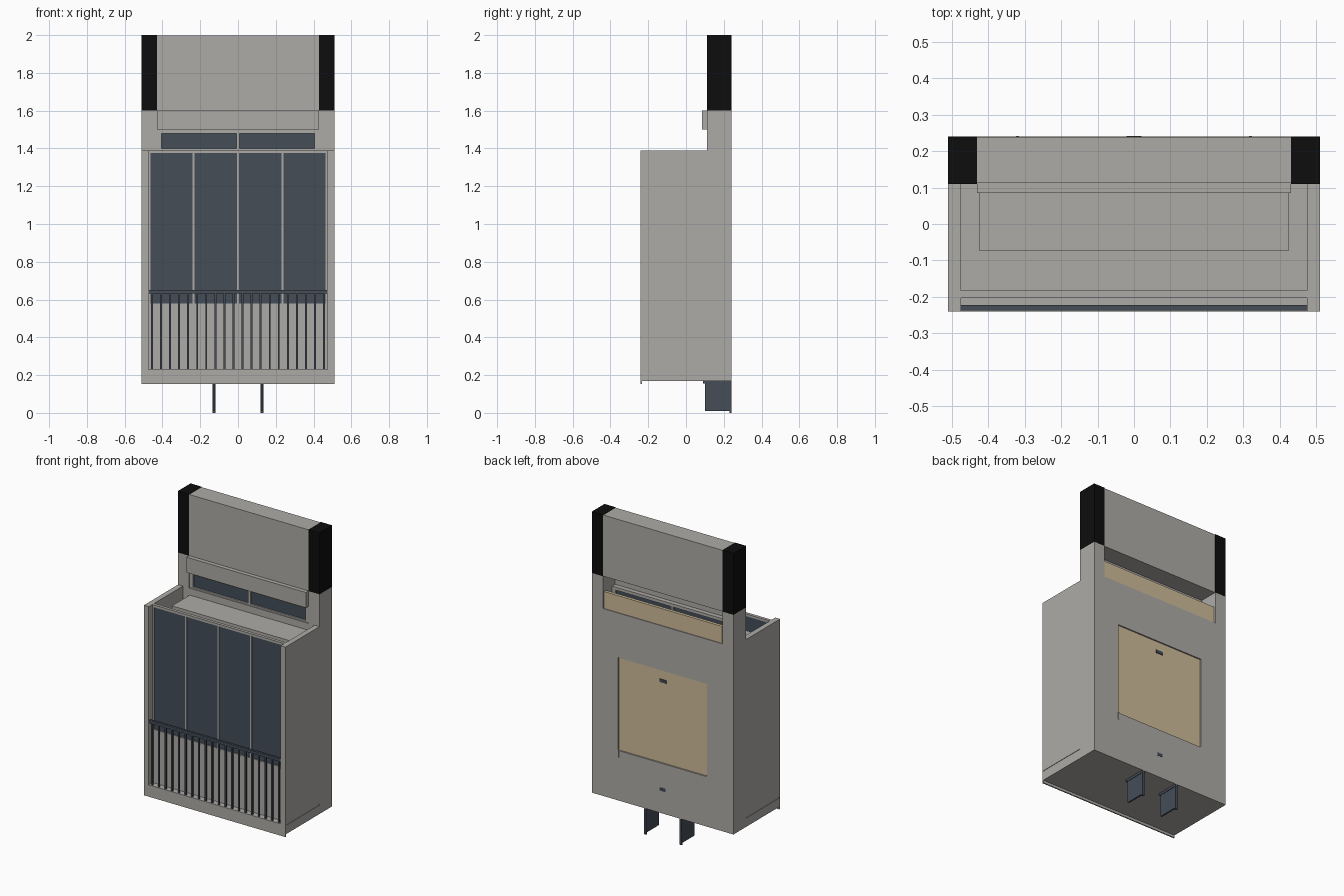
import bpy


def material(name, rgb):
    m = bpy.data.materials.new(name)
    m.diffuse_color = (*rgb, 1)
    return m


GREY = material("warm_grey", (0.42, 0.41, 0.385))
SLATE = material("dark_slate", (0.058, 0.075, 0.097))
BLACK = material("black", (0.004, 0.004, 0.004))
TAN = material("light_wood", (0.62, 0.50, 0.32))


def prism(name, profile, x0, x1, mat):
    """Extrude a (y, z) outline along x."""
    n = len(profile)
    verts = [(x, y, z) for x in (x0, x1) for y, z in profile]
    faces = [tuple(range(n))[::-1], tuple(range(n, 2 * n))]
    faces += [(i, (i + 1) % n, n + (i + 1) % n, n + i) for i in range(n)]
    mesh = bpy.data.meshes.new(name)
    mesh.from_pydata(verts, [], faces)
    mesh.materials.append(mat)
    ob = bpy.data.objects.new(name, mesh)
    bpy.context.collection.objects.link(ob)
    return ob


def box(name, x0, x1, y0, y1, z0, z1, mat=GREY):
    return prism(name, [(y0, z0), (y1, z0), (y1, z1), (y0, z1)], x0, x1, mat)


def cut(target, *bounds):
    """Subtract a box from the target."""
    cutter = box("cutter", *bounds)
    cutter.hide_render = True
    mod = target.modifiers.new("cut", "BOOLEAN")
    mod.operation = "DIFFERENCE"
    mod.solver = "EXACT"
    mod.object = cutter
    bpy.context.view_layer.objects.active = target
    bpy.ops.object.modifier_apply(modifier=mod.name)
    bpy.data.objects.remove(cutter)


# Main shell: stepped side outline, hollow front bay, rear openings
shell = prism("shell", [(-0.24, 0.17), (0.24, 0.17), (0.24, 1.6), (0.11, 1.6),
                        (0.11, 1.39), (-0.24, 1.39)], -0.51, 0.51, GREY)
cut(shell, -0.475, 0.475, -0.3, 0.11, 0.23, 1.7)
cut(shell, -0.43, 0.43, 0.05, 0.3, 1.39, 1.7)
cut(shell, -0.32, 0.32, 0.225, 0.3, 0.495, 1.10)
for s in (-1, 1):
    a, b = sorted((s * 0.507, s * 0.55))
    cut(shell, a, b, -0.23, 0.11, 0.227, 0.235)

# Upper wall with black corner blocks
box("upper_wall", -0.43, 0.43, 0.112, 0.238, 1.6, 1.998)
for s, side in ((-1, "left"), (1, "right")):
    a, b = sorted((s * 0.43, s * 0.51))
    box("corner_block_" + side, a, b, 0.11, 0.24, 1.6, 2.0, BLACK)

# Upper window: front fascia, framed glass, rear wooden board
box("fascia", -0.43, 0.43, 0.085, 0.115, 1.5, 1.6)
box("upper_glass", -0.405, 0.405, 0.125, 0.135, 1.4, 1.48, SLATE)
box("upper_frame_top", -0.43, 0.43, 0.115, 0.145, 1.48, 1.5)
box("upper_frame_bottom", -0.43, 0.43, 0.115, 0.145, 1.39, 1.4)
for x0, x1 in ((-0.43, -0.405), (-0.008, 0.008), (0.405, 0.43)):
    box("upper_mullion", x0, x1, 0.115, 0.145, 1.4, 1.48)
box("rear_board", -0.425, 0.425, 0.215, 0.235, 1.39, 1.5, TAN)

# Ledge inside the bay
box("ledge", -0.425, 0.425, -0.073, 0.11, 1.31, 1.345)

# Front glazing, with panel below
box("lower_panel", -0.475, 0.475, -0.2, -0.185, 0.23, 0.565)
box("glass", -0.47, 0.47, -0.197, -0.189, 0.58, 1.375, SLATE)
box("frame_bottom", -0.475, 0.475, -0.203, -0.183, 0.565, 0.58)
box("frame_top", -0.475, 0.475, -0.203, -0.183, 1.375, 1.39)
for x in (-0.469, -0.235, 0, 0.235, 0.469):
    box("mullion", x - 0.006, x + 0.006, -0.203, -0.183, 0.58, 1.375)

# Balcony railing
box("hand_rail", -0.475, 0.475, -0.237, -0.222, 0.632, 0.65, SLATE)
for i in range(20):
    x = -0.456 + i * 0.048
    box("rail_bar", x - 0.005, x + 0.005, -0.234, -0.225, 0.23, 0.632, SLATE)

# Drip lip under the front edge
box("drip_lip", -0.51, 0.51, -0.24, -0.232, 0.153, 0.17)

# Rear door, hinge strips and small pulls
box("rear_door", -0.318, 0.318, 0.22, 0.234, 0.497, 1.098, TAN)
for x in (-0.32, 0.32):
    box("door_strip", x - 0.004, x + 0.004, 0.236, 0.241, 0.45, 0.5)
box("door_pull", -0.025, 0.025, 0.23, 0.239, 1.02, 1.04, SLATE)
box("lower_pull", -0.02, 0.02, 0.236, 0.242, 0.315, 0.335, SLATE)

# Support brackets below: web, top flange and rear flange
for x in (-0.128, 0.128):
    box("bracket_web", x - 0.005, x + 0.005, 0.10, 0.235, 0.01, 0.17, SLATE)
    box("bracket_top", x - 0.008, x + 0.008, 0.09, 0.24, 0.155, 0.17, SLATE)
    box("bracket_rear", x - 0.008, x + 0.008, 0.23, 0.24, 0.0, 0.155, SLATE)
